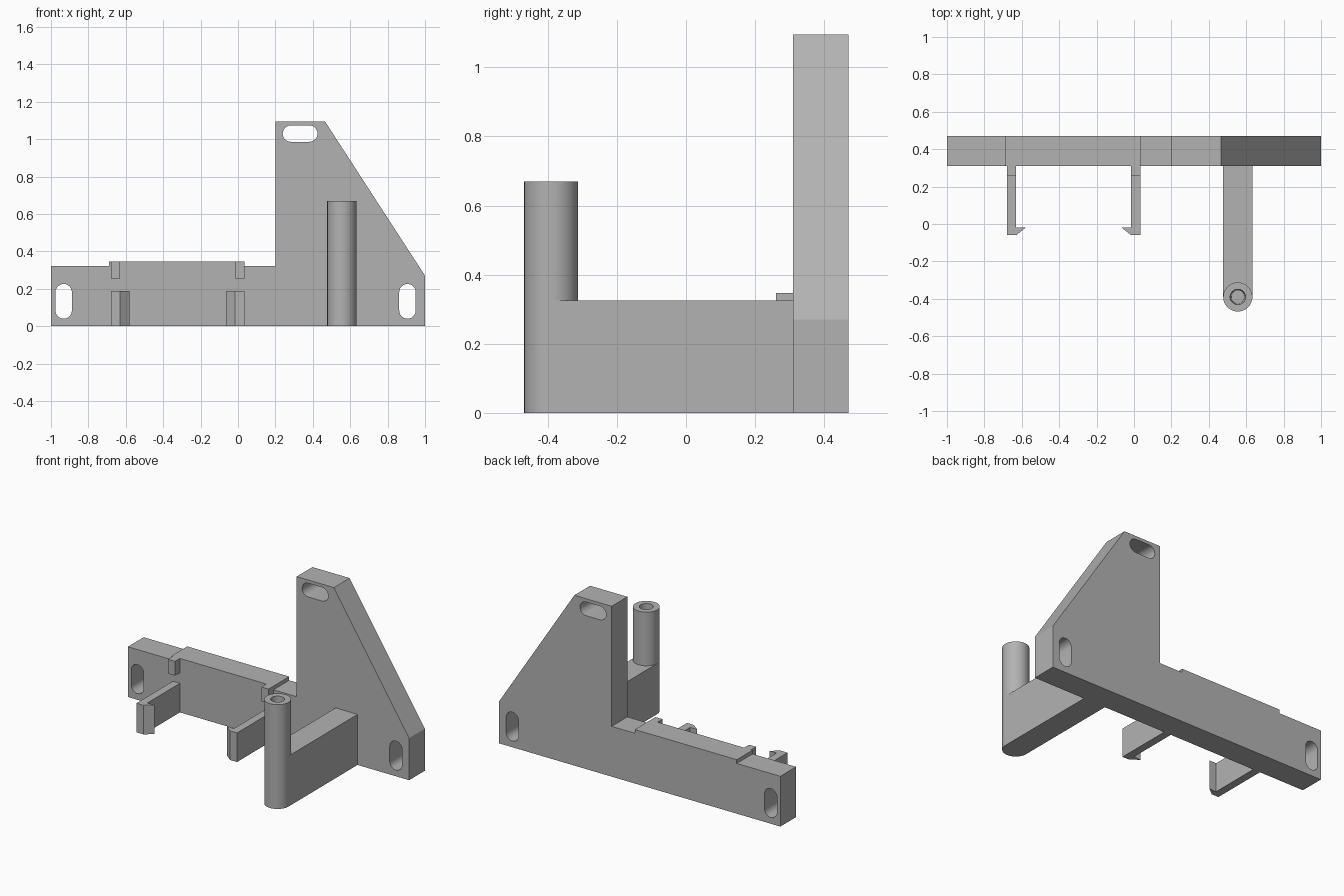
import bpy, bmesh, math
from mathutils import Matrix

cube = bpy.data.objects.get("Cube")
if cube:
    bpy.data.objects.remove(cube, do_unlink=True)

grey = bpy.data.materials.new("plain grey")
grey.use_nodes = True
colour = (0.45, 0.45, 0.45, 1)
grey.diffuse_color = colour
grey.node_tree.nodes["Principled BSDF"].inputs["Base Color"].default_value = colour

FRONT, BACK = 0.31, 0.47      # thickness of the mounting plate
POST_X, POST_Y, POST_R = 0.555, -0.39, 0.078
WALL_TOP = 0.325
CLIP_MID = -0.3225            # the clips mirror about this x


def extrude_outlines(name, outlines, depth, matrix):
    """Fill closed outlines (inner ones become holes) and extrude them."""
    curve = bpy.data.curves.new(name, "CURVE")
    curve.dimensions = "2D"
    curve.fill_mode = "BOTH"
    curve.extrude = depth / 2
    for points in outlines:
        spline = curve.splines.new("POLY")
        spline.points.add(len(points) - 1)
        for p, (x, y) in zip(spline.points, points):
            p.co = (x, y, 0, 1)
        spline.use_cyclic_u = True
    temp = bpy.data.objects.new(name + "_outline", curve)
    bpy.context.collection.objects.link(temp)
    bpy.context.view_layer.update()
    mesh = bpy.data.meshes.new_from_object(
        temp.evaluated_get(bpy.context.evaluated_depsgraph_get()))
    bpy.data.objects.remove(temp, do_unlink=True)
    mesh.transform(matrix)
    bm = bmesh.new()
    bm.from_mesh(mesh)
    bmesh.ops.remove_doubles(bm, verts=bm.verts, dist=0.0001)
    return finish(name, bm)


def finish(name, bm, smooth=True):
    bmesh.ops.recalc_face_normals(bm, faces=bm.faces)
    mesh = bpy.data.meshes.new(name)
    bm.to_mesh(mesh)
    bm.free()
    mesh.materials.clear()
    mesh.materials.append(grey)
    obj = bpy.data.objects.new(name, mesh)
    bpy.context.collection.objects.link(obj)
    if smooth:
        bpy.ops.object.select_all(action="DESELECT")
        obj.select_set(True)
        bpy.context.view_layer.objects.active = obj
        bpy.ops.object.shade_smooth_by_angle(angle=math.radians(30))
    return obj


def box(name, x0, x1, y0, y1, z0, z1):
    bm = bmesh.new()
    size = Matrix.Diagonal((x1 - x0, y1 - y0, z1 - z0, 1))
    place = Matrix.Translation(((x0 + x1) / 2, (y0 + y1) / 2, (z0 + z1) / 2))
    bmesh.ops.create_cube(bm, size=1, matrix=place @ size)
    return finish(name, bm, smooth=False)


def slot(cx, cz, upright, half=0.093, r=0.044, steps=12):
    """Rounded slot outline, upright or lying flat."""
    points = []
    for end in (0, 1):
        for i in range(steps + 1):
            a = math.pi * (end + i / steps)
            u = r * math.cos(a)
            v = r * math.sin(a) + (half - r) * (1 - 2 * end)
            points.append((cx + u, cz + v) if upright else (cx + v, cz - u))
    return points


# Mounting plate: long bar with a low raised rim, tall gusset and three slots
profile = [(-1, 0), (1, 0), (1, 0.27), (0.465, 1.095), (0.2, 1.095), (0.2, 0.323),
           (0.035, 0.323), (0.035, 0.347), (-0.69, 0.347), (-0.69, 0.323), (-1, 0.323)]
slots = [slot(-0.932, 0.133, True), slot(0.906, 0.133, True), slot(0.332, 1.03, False)]
stand_up = Matrix.Translation((0, (FRONT + BACK) / 2, 0)) @ Matrix.Rotation(math.pi / 2, 4, "X")
extrude_outlines("mounting_plate", [profile] + slots, BACK - FRONT, stand_up)

# Pair of hooked clips with small stop tabs above them
hook = [(-0.68, FRONT + 0.01), (-0.68, -0.06), (-0.63, -0.06), (-0.58, -0.02),
        (-0.63, -0.02), (-0.63, FRONT + 0.01)]
clip_height = 0.187
for side, mirrored in (("right", False), ("left", True)):
    def flip(x):
        return 2 * CLIP_MID - x if mirrored else x
    extrude_outlines(side + "_clip", [[(flip(x), y) for x, y in hook]], clip_height,
                     Matrix.Translation((0, 0, clip_height / 2)))
    xa, xb = sorted((flip(-0.68), flip(-0.63)))
    box(side + "_stop_tab", xa, xb, 0.26, FRONT + 0.01, 0.255, 0.347)

# Wall carrying the post
box("support_wall", POST_X - POST_R, POST_X + POST_R, POST_Y, FRONT + 0.01, 0, WALL_TOP)

# Round post with a tapered blind hole, turned from a profile
bm = bmesh.new()
turned = [(0, 0), (POST_R, 0), (POST_R, 0.67), (0.041, 0.67), (0.035, 0.34), (0, 0.34)]
verts = [bm.verts.new((r, 0, z)) for r, z in turned]
edges = [bm.edges.new(pair) for pair in zip(verts, verts[1:])]
bmesh.ops.spin(bm, geom=verts + edges, cent=(0, 0, 0), axis=(0, 0, 1),
               angle=math.tau, steps=48, use_duplicate=False)
bmesh.ops.remove_doubles(bm, verts=bm.verts, dist=0.0001)
bmesh.ops.translate(bm, verts=bm.verts, vec=(POST_X, POST_Y, 0))
finish("round_post", bm)
